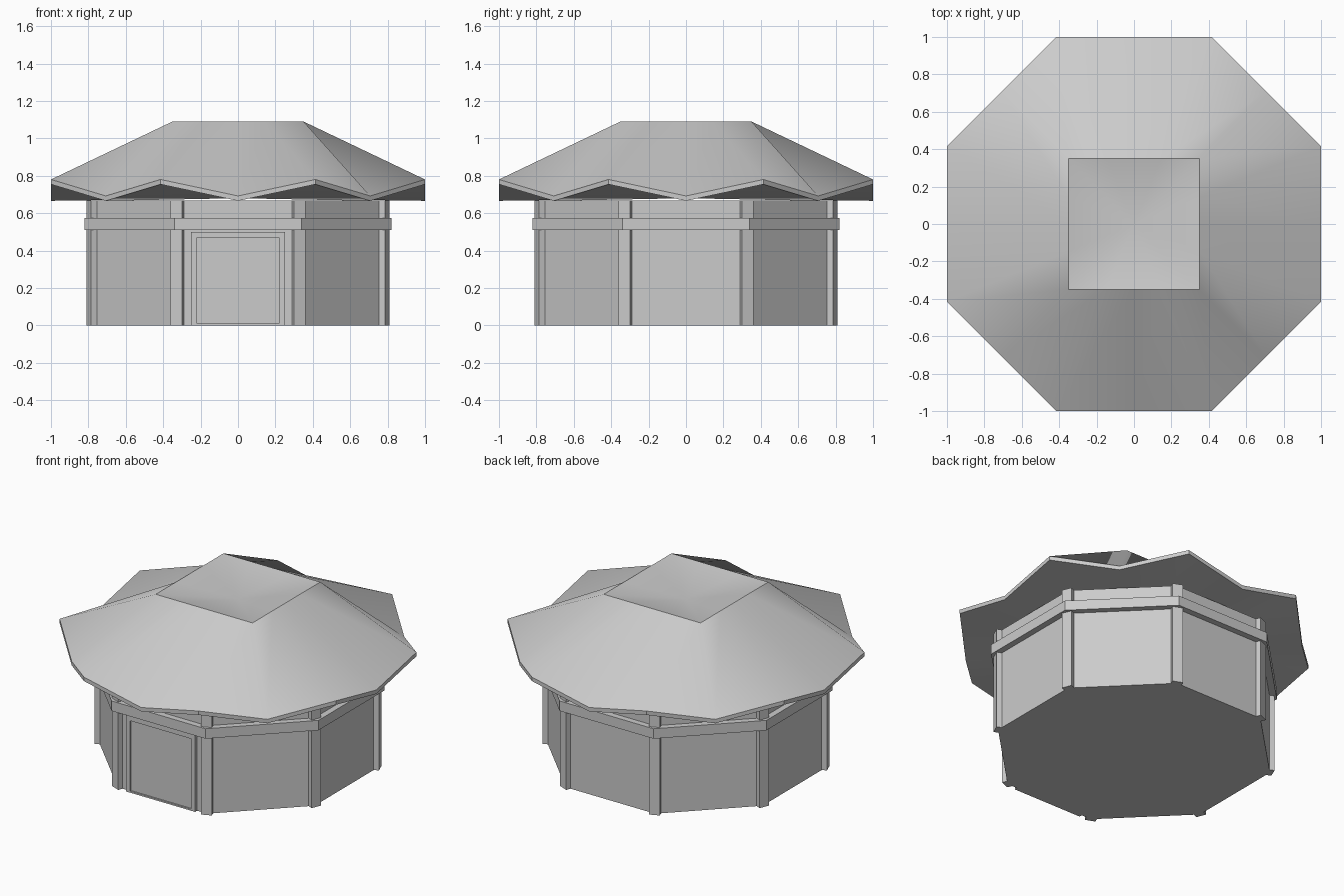
import bpy, bmesh
from math import sin, cos, pi, radians
from mathutils import Matrix

if "Cube" in bpy.data.objects:
    bpy.data.objects.remove(bpy.data.objects["Cube"])

STEP = pi / 8


def finish(bm, name, smooth=None):
    bmesh.ops.recalc_face_normals(bm, faces=bm.faces[:])
    mesh = bpy.data.meshes.new(name)
    bm.to_mesh(mesh)
    bm.free()
    ob = bpy.data.objects.new(name, mesh)
    bpy.context.collection.objects.link(ob)
    if smooth:
        bpy.ops.object.select_all(action='DESELECT')
        ob.select_set(True)
        bpy.context.view_layer.objects.active = ob
        bpy.ops.object.shade_smooth_by_angle(angle=radians(smooth))
    return ob


def bridge(bm, a, b):
    n = len(a)
    for i in range(n):
        bm.faces.new((a[i], a[(i + 1) % n], b[(i + 1) % n], b[i]))


def octagon(name, apothem, z0, z1):
    # Closed prism with flat sides facing the axes
    r = apothem / cos(STEP)
    bm = bmesh.new()
    low, high = [[bm.verts.new((r * cos((2 * i + 1) * STEP), r * sin((2 * i + 1) * STEP), z))
                  for i in range(8)] for z in (z0, z1)]
    bridge(bm, low, high)
    bm.faces.new(low)
    bm.faces.new(high)
    return finish(bm, name)


def box(name, lo, hi, angle=0.0):
    bm = bmesh.new()
    size = [h - l for l, h in zip(lo, hi)]
    mid = [(h + l) / 2 for l, h in zip(lo, hi)]
    m = Matrix.Rotation(angle, 4, 'Z') @ Matrix.Translation(mid) @ Matrix.Diagonal((*size, 1))
    bmesh.ops.create_cube(bm, size=1, matrix=m)
    return finish(bm, name)


# Walls and the raised band around them
octagon("walls", 0.78, 0, 0.668)
octagon("wall_band", 0.82, 0.51, 0.575)

# Corner posts
for i in range(8):
    box(f"corner_post_{i + 1}", (0.80, -0.0325, 0), (0.863, 0.0325, 0.668), (2 * i + 1) * STEP)

# Door and frame on the front
box("door", (-0.22, -0.79, 0.01), (0.22, -0.76, 0.47))
for side in (-1, 1):
    xs = sorted((side * 0.22, side * 0.25))
    box("door_jamb", (xs[0], -0.80, 0), (xs[1], -0.76, 0.50))
box("door_lintel", (-0.22, -0.80, 0.47), (0.22, -0.76, 0.50))
box("door_sill", (-0.22, -0.80, 0), (0.22, -0.76, 0.01))

# Roof: wavy octagonal eaves rising to a square rim with a sunken middle
bm = bmesh.new()
top, bottom, rim = [], [], []
for i in range(16):
    c, s = cos(i * STEP), sin(i * STEP)
    r = 1 / cos(STEP) if i % 2 else 1.0
    z = 0.78 if i % 2 else 0.692
    k = 0.35 / max(abs(c), abs(s))
    top.append(bm.verts.new((r * c, r * s, z)))
    bottom.append(bm.verts.new((r * c, r * s, z - 0.026)))
    rim.append(bm.verts.new((k * c, k * s, 1.09)))
bridge(bm, bottom, top)
bridge(bm, top, rim)
dish = bm.verts.new((0, 0, 1.02))
ceiling = bm.verts.new((0, 0, 0.68))
for i in range(16):
    j = (i + 1) % 16
    bm.faces.new((rim[i], rim[j], dish))
    bm.faces.new((bottom[j], bottom[i], ceiling))
finish(bm, "roof", 32)
